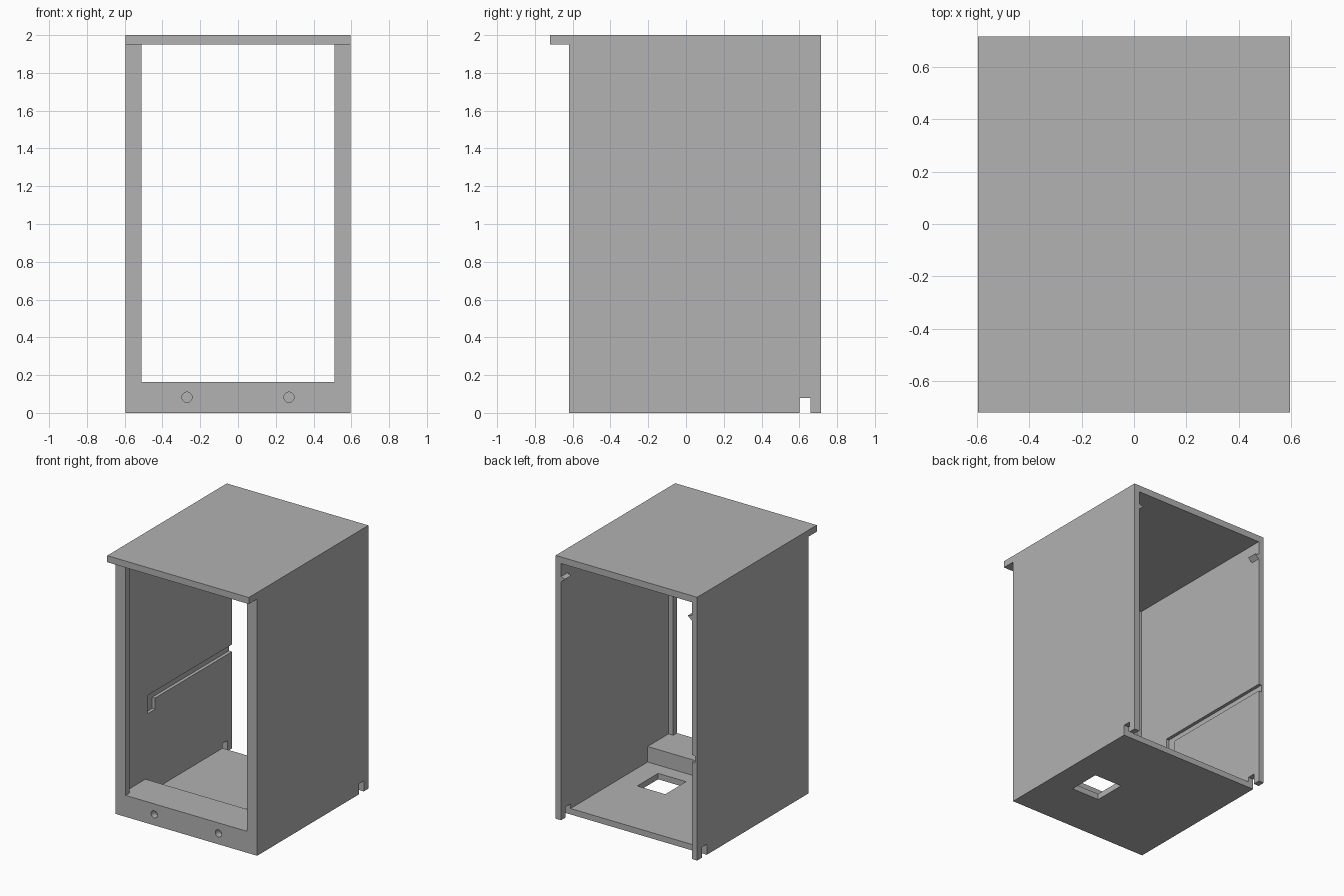
import bpy
import bmesh
from mathutils import Vector

if "Cube" in bpy.data.objects:
    bpy.data.objects.remove(bpy.data.objects["Cube"], do_unlink=True)

grey = bpy.data.materials.new("plain grey")
grey.use_nodes = True
colour = (0.445, 0.445, 0.445, 1)
grey.diffuse_color = colour
grey.node_tree.nodes["Principled BSDF"].inputs["Base Color"].default_value = colour

# Overall dimensions
W, IN, OPEN = 0.595, 0.55, 0.51         # outer, inner and opening half widths
LIP, FRONT, BACK = -0.72, -0.62, 0.715  # depth positions
ROOF, TOP, FLOOR, SILL = 1.95, 2.0, 0.045, 0.163


def finish(name, bm):
    bmesh.ops.recalc_face_normals(bm, faces=bm.faces)
    mesh = bpy.data.meshes.new(name)
    bm.to_mesh(mesh)
    bm.free()
    mesh.materials.append(grey)
    obj = bpy.data.objects.new(name, mesh)
    bpy.context.scene.collection.objects.link(obj)
    return obj


def prism(name, profile, axis, start, end):
    """Extrude a 2D profile along one axis; profile uses the other two in order."""
    bm = bmesh.new()
    verts = []
    for p in profile:
        co = list(p)
        co.insert(axis, start)
        verts.append(bm.verts.new(co))
    face = bm.faces.new(verts)
    grown = bmesh.ops.extrude_face_region(bm, geom=[face])["geom"]
    shift = Vector((0, 0, 0))
    shift[axis] = end - start
    bmesh.ops.translate(bm, vec=shift, verts=[g for g in grown if isinstance(g, bmesh.types.BMVert)])
    return finish(name, bm)


def box(name, x, y, z):
    return prism(name, [(x[0], y[0]), (x[1], y[0]), (x[1], y[1]), (x[0], y[1])], 2, *z)


def cut(obj, cutter):
    mod = obj.modifiers.new("cut", "BOOLEAN")
    mod.operation = "DIFFERENCE"
    mod.solver = "EXACT"
    mod.object = cutter
    cutter.hide_render = True
    bpy.context.view_layer.objects.active = obj
    bpy.ops.object.modifier_apply(modifier=mod.name)
    bpy.data.objects.remove(cutter, do_unlink=True)


# Roof with front overhang
box("roof", (-W, W), (LIP, BACK), (ROOF, TOP))

# Side walls with a notch at the lower back, front stiles and small back cleats
wall_profile = [(FRONT, 0), (0.6, 0), (0.6, 0.08), (0.66, 0.08),
                (0.66, 0), (BACK, 0), (BACK, ROOF), (FRONT, ROOF)]
walls = {}
for side, s in (("left", 1), ("right", -1)):
    walls[side] = prism(side + "_wall", wall_profile, 0, s * IN, s * W)
    box(side + "_front_stile", sorted((s * OPEN, s * IN)), (FRONT, -0.575), (SILL, ROOF))
    prism(side + "_back_cleat",
          [(s * IN, 1.81), (s * 0.515, 1.84), (s * IN, 1.85)], 1, 0.64, BACK)

# Groove in the inside of one wall, open at the back and dropping at the front
groove = [(-0.3, 0.65), (-0.21, 0.65), (-0.21, 0.735), (0.8, 0.735), (0.8, 0.79), (-0.3, 0.79)]
cut(walls["right"], prism("groove_cutter", groove, 0, -0.575, -0.5))

# Floor with rectangular opening
floor = box("floor", (-IN, IN), (FRONT, 0.6), (0, FLOOR))
cut(floor, box("floor_cutter", (0.15, 0.385), (-0.215, 0.035), (-0.1, 0.1)))

# Front step with two round blind holes
step = box("front_step", (-IN, IN), (FRONT, -0.325), (FLOOR, SILL))
for x in (-0.27, 0.27):
    bpy.ops.mesh.primitive_cylinder_add(vertices=32, radius=0.027, depth=0.1,
                                        location=(x, FRONT, 0.083), rotation=(1.5708, 0, 0))
    cut(step, bpy.context.object)
